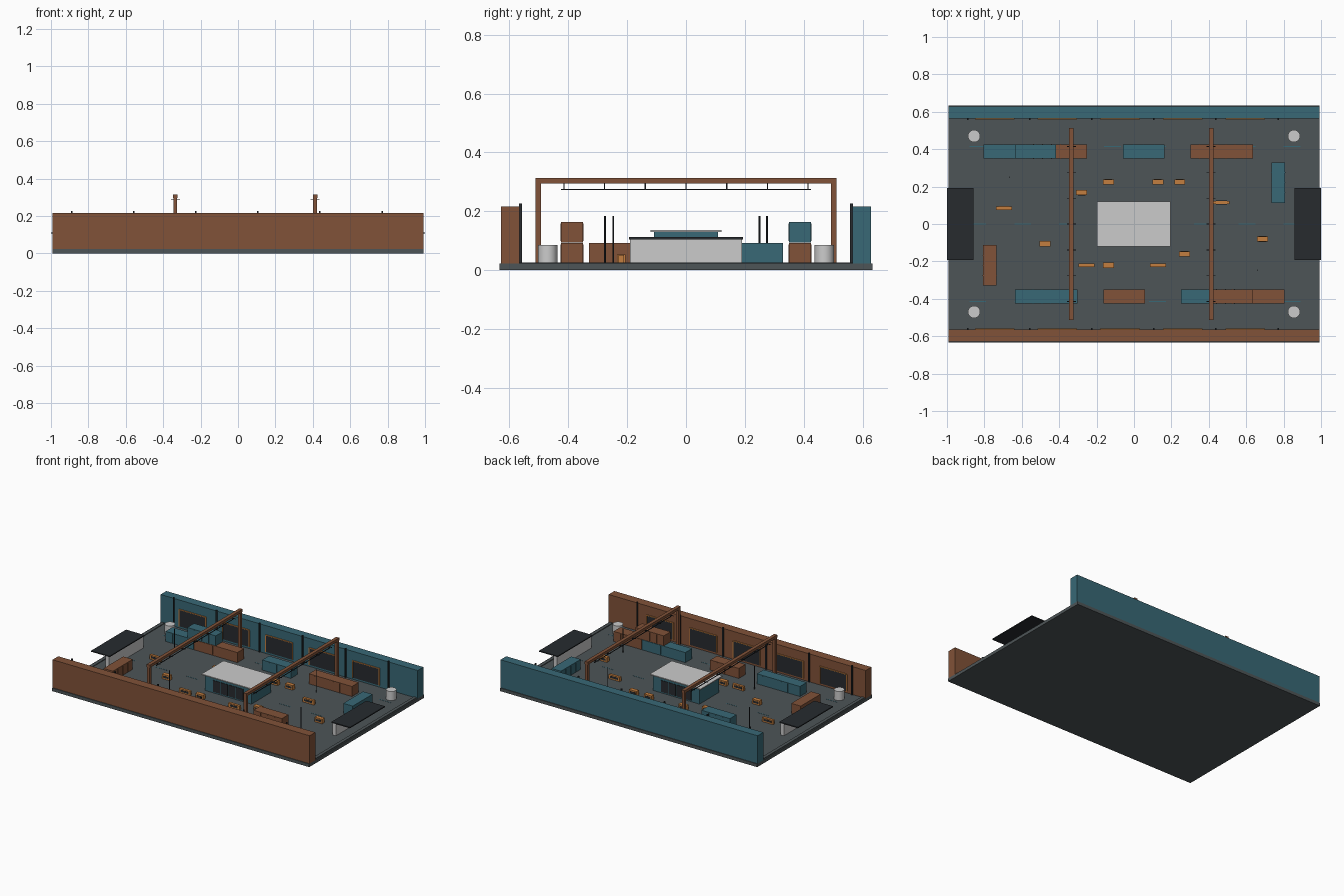
import bpy, math

def mat(name, rgb):
    m = bpy.data.materials.new(name)
    m.diffuse_color = (*rgb, 1)
    return m

RUST = mat("rust_paint", (0.22, 0.085, 0.04))
TEAL = mat("teal_paint", (0.04, 0.14, 0.18))
FLOOR = mat("floor_concrete", (0.075, 0.09, 0.095))
DARK = mat("dark_panel", (0.02, 0.024, 0.028))
ORANGE = mat("orange_trim", (0.55, 0.21, 0.05))

def box(name, x0, x1, y0, y1, z0, z1, m=None):
    x0, x1 = sorted((x0, x1))
    y0, y1 = sorted((y0, y1))
    me = bpy.data.meshes.new(name)
    v = [(x, y, z) for z in (z0, z1) for x, y in ((x0, y0), (x1, y0), (x1, y1), (x0, y1))]
    f = [(3, 2, 1, 0), (4, 5, 6, 7)] + [(i, (i + 1) % 4, (i + 1) % 4 + 4, i + 4) for i in range(4)]
    me.from_pydata(v, [], f)
    if m:
        me.materials.append(m)
    ob = bpy.data.objects.new(name, me)
    bpy.context.collection.objects.link(ob)
    return ob

def cyl(name, x, y, z0, z1, r, m=None, sides=20):
    bpy.ops.mesh.primitive_cylinder_add(vertices=sides, radius=r, depth=z1 - z0,
                                        location=(x, y, (z0 + z1) / 2))
    ob = bpy.context.object
    ob.name = name
    if m:
        ob.data.materials.append(m)
    bpy.ops.object.shade_smooth_by_angle()
    return ob

G = 0.022  # floor level

# Floor slab and end curbs
box("floor", -0.993, 0.993, -0.633, 0.633, 0, G, FLOOR)
for s in (-1, 1):
    box("end_curb", s * 0.962, s * 0.985, -0.565, 0.565, G, 0.027, FLOOR)

# Floor lane dashes
for y in (-0.415, 0, 0.415):
    for i in range(8):
        x = -0.88 + i * 0.24
        box("lane_dash", x, x + 0.09, y - 0.002, y + 0.002, G, G + 0.001, TEAL)

# Long side walls with posts and framed windows
for s, m in ((-1, RUST), (1, TEAL)):
    box("side_wall", -0.993, 0.993, s * 0.565, s * 0.628, G, 0.217, m)
    for i in range(6):
        x = -0.89 + i * 0.332
        box("wall_post", x - 0.004, x + 0.004, s * 0.557, s * 0.567, G, 0.226, DARK)
    for i in range(5):
        x = -0.745 + i * 0.335
        a, b = x - 0.1, x + 0.1
        box("wall_window", a, b, s * 0.561, s * 0.566, 0.035, 0.15, DARK)
        box("window_head", a - 0.005, b + 0.005, s * 0.559, s * 0.566, 0.15, 0.155, ORANGE)
        for e in (a - 0.003, b + 0.003):
            box("window_jamb", e - 0.003, e + 0.003, s * 0.559, s * 0.566, 0.035, 0.15, ORANGE)

# End gates with canopies
for s in (-1, 1):
    box("gate_panel", s * 0.863, s * 0.89, -0.19, 0.19, G, 0.105)
    box("gate_canopy", s * 0.857, s, -0.193, 0.193, 0.105, 0.112, DARK)

# Corner drums
for x in (-0.855, 0.855):
    for y in (-0.47, 0.47):
        cyl("corner_drum", x, y, G, 0.085, 0.033)

# Overhead gantries with hanging rail
for x in (-0.335, 0.412):
    box("gantry_beam", x - 0.012, x + 0.012, -0.512, 0.512, 0.295, 0.314, RUST)
    for s in (-1, 1):
        box("gantry_leg", x - 0.01, x + 0.01, s * 0.492, s * 0.511, G, 0.296, RUST)
    box("gantry_rail", x - 0.002, x + 0.002, -0.425, 0.425, 0.272, 0.276, DARK)
    for i in range(7):
        y = -0.415 + i * 0.1383
        box("rail_hanger", x - 0.002, x + 0.002, y - 0.002, y + 0.002, 0.275, 0.296, DARK)
        box("rail_crossbar", x - 0.024, x + 0.024, y - 0.002, y + 0.002, 0.284, 0.288, DARK)

# Central kiosk with glazing on both long faces
box("kiosk_body", -0.18, 0.18, -0.108, 0.108, G, 0.13, TEAL)
box("kiosk_roof", -0.197, 0.195, -0.121, 0.121, 0.13, 0.137)
for s in (-1, 1):
    for i in range(4):
        x = -0.12 + i * 0.06
        box("kiosk_window", x + 0.003, x + 0.057, s * 0.107, s * 0.111, 0.03, 0.11, DARK)

# Shipping containers, each repeated turned half round in the other colour
def container(x0, x1, y0, y1, z, m):
    h = 0.07
    box("container", x0, x1, y0, y1, z, z + h, m)
    lengthwise = abs(x1 - x0) > abs(y1 - y0)
    lo, hi = sorted((x0, x1) if lengthwise else (y0, y1))
    n = round((hi - lo) / 0.05)
    for i in range(1, n):
        c = lo + (hi - lo) * i / n
        for e in ((y0, y1) if lengthwise else (x0, x1)):
            p = (c - 0.002, c + 0.002)
            q = (e - 0.0015, e + 0.0015)
            box("container_rib", *(p + q if lengthwise else q + p), z + 0.005, z + h - 0.005, m)

for x0, x1, y0, y1, z, m in (
        (-0.805, -0.587, 0.35, 0.425, G, TEAL),
        (-0.585, -0.25, 0.35, 0.425, G, RUST),
        (-0.637, -0.417, 0.35, 0.425, 0.094, TEAL),
        (-0.058, 0.163, 0.35, 0.425, G, TEAL),
        (0.302, 0.635, 0.35, 0.425, G, RUST),
        (0.735, 0.808, 0.112, 0.33, G, TEAL)):
    container(x0, x1, y0, y1, z, m)
    container(-x0, -x1, -y0, -y1, z, RUST if m is TEAL else TEAL)

# Small crates (short) and barriers (long)
for x, y, long in ((-0.695, 0.085, 1), (-0.475, -0.105, 0), (-0.28, 0.168, 0), (-0.137, 0.225, 0),
                   (0.128, 0.225, 0), (0.245, 0.225, 0), (0.468, 0.115, 1), (0.687, -0.08, 0),
                   (0.27, -0.16, 0), (0.128, -0.22, 1), (-0.137, -0.22, 0), (-0.253, -0.22, 1)):
    w, d, h = (0.043, 0.009, 0.03) if long else (0.029, 0.014, 0.032)
    box("barrier" if long else "crate", x - w, x + w, y - d, y + d, G, G + h, ORANGE)
    box("dark_inset", x - w * 0.7, x + w * 0.7, y - d - 0.001, y + d + 0.001, G + 0.009, G + 0.023, DARK)

# Slim floor poles
for x, y in ((-0.665, 0.25), (0.66, -0.247), (-0.335, -0.275), (0.412, 0.275)):
    cyl("floor_pole", x, y, G, 0.184, 0.003, DARK, 8)
